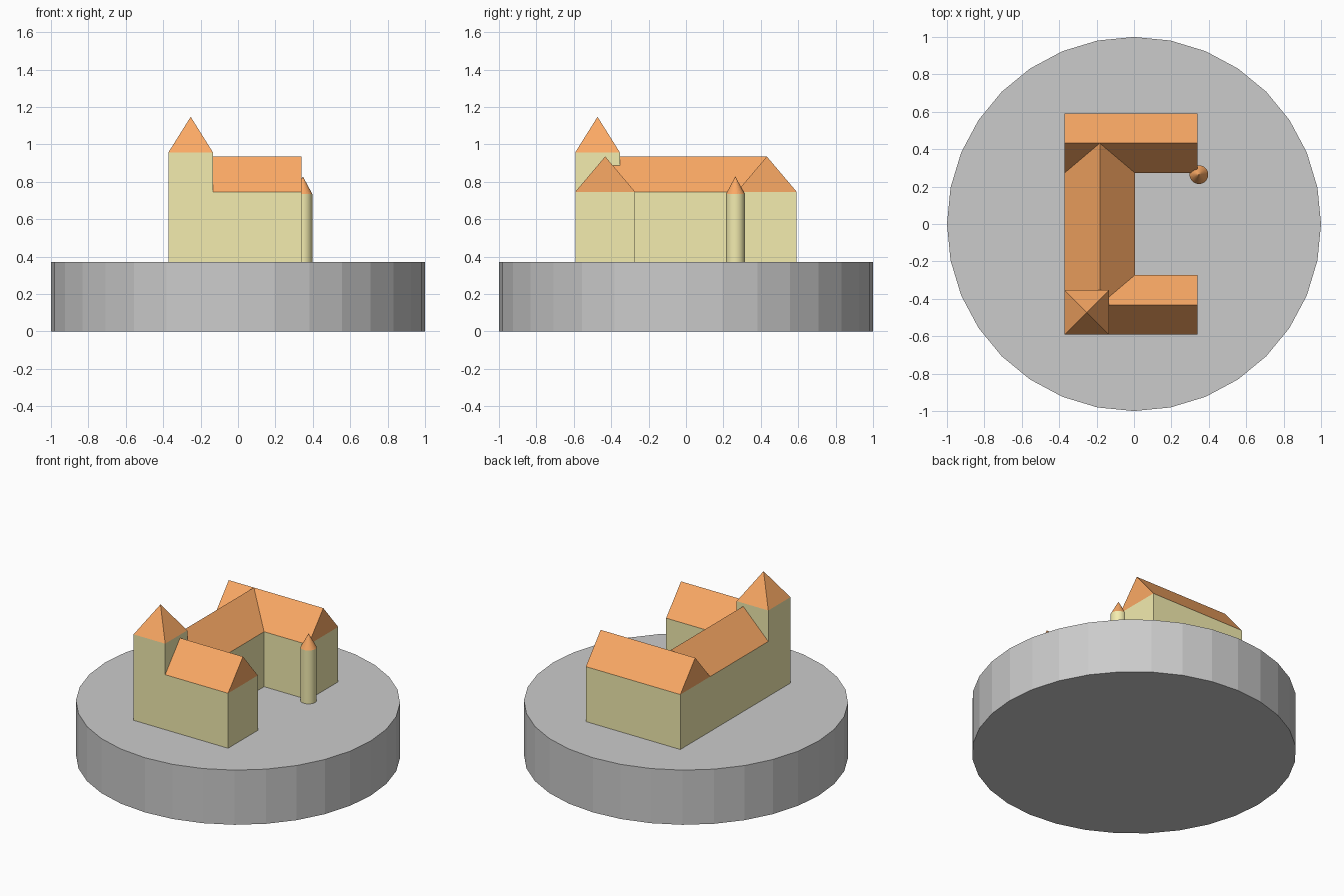
import bpy, bmesh, math
from mathutils import Vector

if "Cube" in bpy.data.objects:
    bpy.data.objects.remove(bpy.data.objects["Cube"])

BASE, EAVE, RIDGE = 0.372, 0.746, 0.935


def material(name, color):
    m = bpy.data.materials.new(name)
    m.diffuse_color = (*color, 1)
    m.use_nodes = True
    m.node_tree.nodes["Principled BSDF"].inputs["Base Color"].default_value = m.diffuse_color
    return m


plaster = material("plaster", (0.9, 0.84, 0.43))
tile = material("tile", (0.97, 0.4, 0.13))


def extrude(name, profile, direction, mat=None):
    """Solid made by sweeping a flat outline along a vector."""
    bm = bmesh.new()
    face = bm.faces.new([bm.verts.new(p) for p in profile])
    moved = bmesh.ops.extrude_face_region(bm, geom=[face], use_keep_orig=True)["geom"]
    verts = [g for g in moved if isinstance(g, bmesh.types.BMVert)]
    bmesh.ops.translate(bm, verts=verts, vec=Vector(direction))
    bmesh.ops.recalc_face_normals(bm, faces=bm.faces)
    return finish(name, bm, mat)


def finish(name, bm, mat):
    mesh = bpy.data.meshes.new(name)
    bm.to_mesh(mesh)
    bm.free()
    ob = bpy.data.objects.new(name, mesh)
    bpy.context.collection.objects.link(ob)
    if mat:
        mesh.materials.append(mat)
    return ob


def cone(name, sides, r1, r2, x, y, z0, z1, mat=None, turn=0.0, smooth=False):
    """Upright cylinder, cone or pyramid between two heights."""
    bm = bmesh.new()
    bmesh.ops.create_cone(bm, cap_ends=True, segments=sides,
                          radius1=r1, radius2=r2, depth=z1 - z0)
    if r2 == 0:
        bmesh.ops.remove_doubles(bm, verts=bm.verts, dist=1e-5)
    ob = finish(name, bm, mat)
    ob.location = (x, y, (z0 + z1) / 2)
    ob.rotation_euler.z = turn
    if smooth:
        for p in ob.data.polygons:
            p.use_smooth = len(p.vertices) <= 4
    return ob


# Round plinth
cone("plinth", 32, 1, 1, 0, 0, 0, BASE)

# U-shaped walls, leaving the corner free for the tower
outline = [(-0.134, -0.592), (0.34, -0.592), (0.34, -0.272), (0.006, -0.272),
           (0.006, 0.272), (0.34, 0.272), (0.34, 0.592), (-0.372, 0.592),
           (-0.372, -0.354), (-0.134, -0.354)]
extrude("walls", [(x, y, BASE) for x, y in outline], (0, 0, EAVE - BASE), plaster)

# Gabled roofs of the front and back wings
for name, side, x0 in (("front_roof", -1, -0.25), ("back_roof", 1, -0.372)):
    extrude(name, [(x0, side * 0.592, EAVE), (x0, side * 0.272, EAVE),
                   (x0, side * 0.432, RIDGE)], (0.34 - x0, 0, 0), tile)

# Roof of the connecting wing, running into the other two
extrude("middle_roof", [(-0.372, -0.432, EAVE), (0.006, -0.432, EAVE),
                        (-0.183, -0.432, RIDGE)], (0, 0.864, 0), tile)

# Square corner tower with pyramid roof
r = 0.119 * math.sqrt(2)
cone("tower", 4, r, r, -0.253, -0.473, BASE, 0.957, plaster, math.pi / 4)
cone("tower_roof", 4, r, 0, -0.253, -0.473, 0.957, 1.147, tile, math.pi / 4)

# Slim round turret at the courtyard corner
cone("turret", 32, 0.05, 0.05, 0.347, 0.264, BASE, 0.735, plaster, smooth=True)
cone("turret_roof", 32, 0.05, 0, 0.347, 0.264, 0.735, 0.828, tile)
